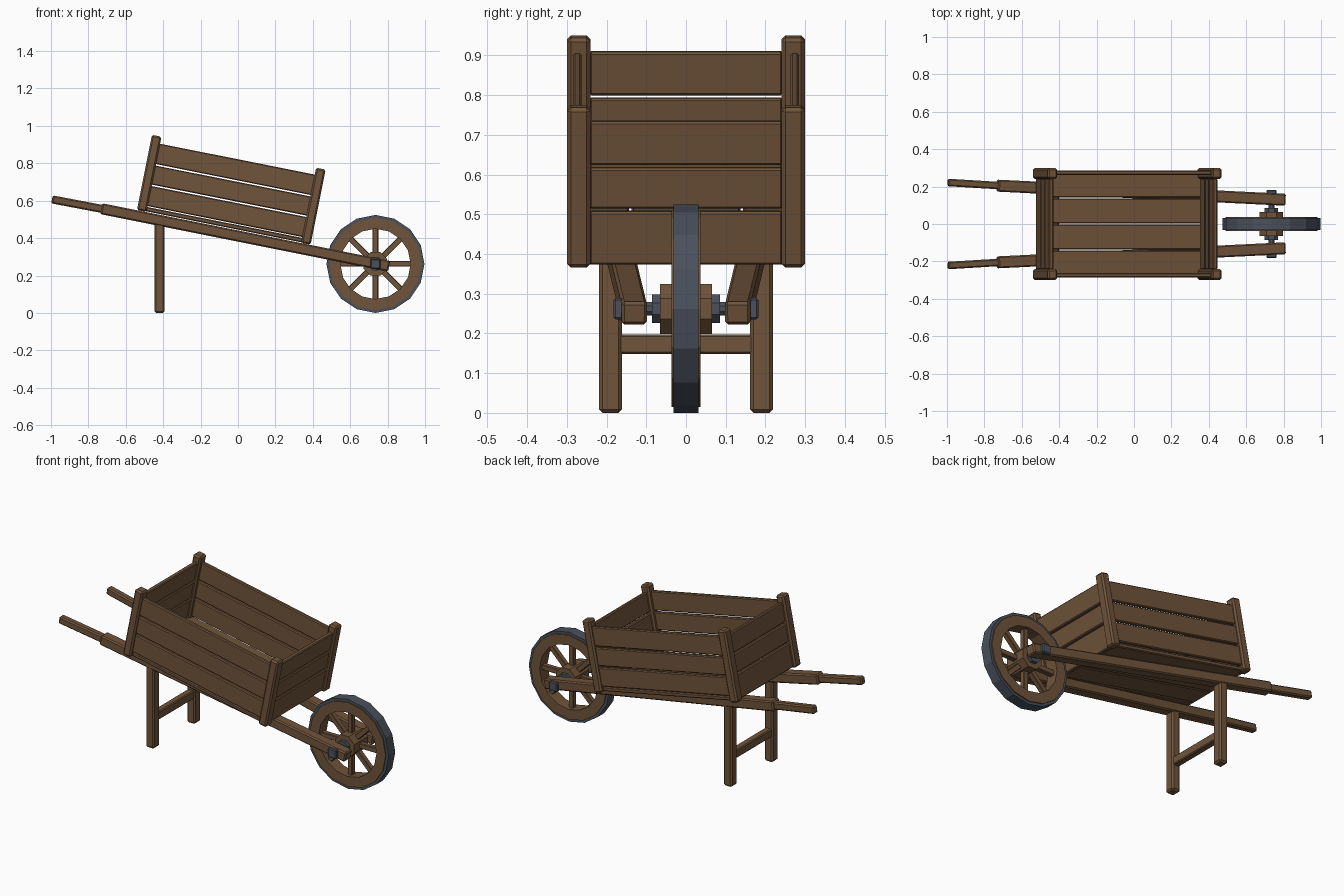
import bpy, bmesh, math
from mathutils import Vector, Matrix

if "Cube" in bpy.data.objects:
    bpy.data.objects.remove(bpy.data.objects["Cube"])


def material(name, rgb):
    m = bpy.data.materials.new(name)
    m.diffuse_color = (*rgb, 1)
    m.use_nodes = True
    m.node_tree.nodes["Principled BSDF"].inputs["Base Color"].default_value = m.diffuse_color
    return m


WOOD = material("brown wood", (0.16, 0.088, 0.043))
METAL = material("blue grey metal", (0.068, 0.08, 0.105))


def finish(name, bm, mat, matrix=None, bevel=0.0):
    if bevel:
        bmesh.ops.bevel(bm, geom=bm.edges[:], offset=bevel, segments=1,
                        affect='EDGES', clamp_overlap=True)
    bmesh.ops.recalc_face_normals(bm, faces=bm.faces[:])
    me = bpy.data.meshes.new(name)
    bm.to_mesh(me)
    bm.free()
    me.materials.append(mat)
    ob = bpy.data.objects.new(name, me)
    if matrix:
        ob.matrix_world = matrix
    bpy.context.collection.objects.link(ob)
    return ob


def box(name, lo, hi, mat=WOOD, matrix=None, bevel=0.005):
    lo, hi = Vector(lo), Vector(hi)
    bm = bmesh.new()
    bmesh.ops.create_cube(bm, size=1)
    for v in bm.verts:
        v.co = (lo + hi) / 2 + Vector(a * b for a, b in zip(v.co, hi - lo))
    return finish(name, bm, mat, matrix, bevel)


def bar(name, p, q, width, height, bevel=0.007):
    """Straight timber between two points, kept upright."""
    p, q = Vector(p), Vector(q)
    x = (q - p).normalized()
    y = Vector((0, 0, 1)).cross(x).normalized()
    z = x.cross(y)
    mx = Matrix((x, y, z)).transposed().to_4x4()
    mx.translation = p
    return box(name, (0, -width / 2, -height / 2),
               ((q - p).length, width / 2, height / 2), WOOD, mx, bevel)


def ring(name, r_in, r_out, half, mat, centre, n=16, turn=0.0):
    """Ring around the y axis; a solid disc when r_in is 0."""
    bm = bmesh.new()
    prof = [(r_out, -half), (r_out, half)]
    if r_in:
        prof += [(r_in, half), (r_in, -half)]
    loops = []
    for r, y in prof:
        loops.append([bm.verts.new((r * math.cos(turn + i * math.tau / n), y,
                                    r * math.sin(turn + i * math.tau / n)))
                      for i in range(n)])
    pairs = len(loops) if r_in else 1
    for k in range(pairs):
        a, b = loops[k], loops[(k + 1) % len(loops)]
        for i in range(n):
            j = (i + 1) % n
            bm.faces.new((a[i], a[j], b[j], b[i]))
    if not r_in:
        bm.faces.new(loops[0])
        bm.faces.new(loops[1])
    return finish(name, bm, mat, Matrix.Translation(centre))


# Tilted frame of the tray, origin at the foot of the rear posts
TILT = Matrix.Translation((-0.515, 0, 0.545)) @ Matrix.Rotation(math.radians(11.3), 4, 'Y')
LENGTH = 0.895

# Tray floor
for i in range(4):
    y = -0.28 + i * 0.14
    box("floor_plank", (0, y + 0.003, 0.003), (LENGTH, y + 0.137, 0.027), matrix=TILT)

# Corner posts
for u in (0, LENGTH):
    for s in (-1, 1):
        box("corner_post", (u - 0.026, s * 0.27 - 0.029, 0), (u + 0.026, s * 0.27 + 0.029, 0.41),
            matrix=TILT, bevel=0.009)

# Wall planks, three rows on each side and end
for row, (lo, hi) in enumerate(((0.005, 0.141), (0.149, 0.253), (0.261, 0.372))):
    for s in (-1, 1):
        box("side_plank", (0.01, s * 0.274 - 0.011, max(lo, 0.032)),
            (LENGTH - 0.01, s * 0.274 + 0.011, hi), matrix=TILT)
    for u in (0, LENGTH):
        box("end_plank", (u - 0.012, -0.243, lo), (u + 0.012, 0.243, hi), matrix=TILT)

# Rails, handles and legs
for s in (-1, 1):
    bar("rail", (-0.73, s * 0.205, 0.557), (0.806, s * 0.13, 0.25), 0.064, 0.058)
    bar("handle", (-0.994, s * 0.222, 0.607), (-0.70, s * 0.204, 0.551), 0.04, 0.043)
    box("leg", (-0.447, s * 0.19 - 0.029, 0), (-0.393, s * 0.19 + 0.029, 0.485), bevel=0.009)
box("leg_crossbar", (-0.44, -0.17, 0.148), (-0.40, 0.17, 0.197))

# Wheel
HUB = Vector((0.735, 0, 0.262))
ring("tyre", 0.235, 0.262, 0.031, METAL, HUB)
ring("wheel_rim", 0.188, 0.247, 0.037, WOOD, HUB)
ring("hub", 0, 0.068, 0.065, WOOD, HUB, 8, math.pi / 8)
for i in range(8):
    box("spoke", (0.04, -0.015, -0.015), (0.21, 0.015, 0.015), bevel=0.003,
        matrix=Matrix.Translation(HUB) @ Matrix.Rotation(i * math.pi / 4, 4, 'Y'))

# Axle, collars and end nuts
ring("axle", 0, 0.018, 0.17, METAL, HUB, 8, math.pi / 8)
for s in (-1, 1):
    ring("hub_collar", 0, 0.039, 0.011, METAL, HUB + Vector((0, s * 0.075, 0)), 8, math.pi / 8)
    box("axle_nut", (-0.027, s * 0.17 - 0.012, -0.027), (0.027, s * 0.17 + 0.012, 0.027),
        METAL, Matrix.Translation(HUB), 0.005)
